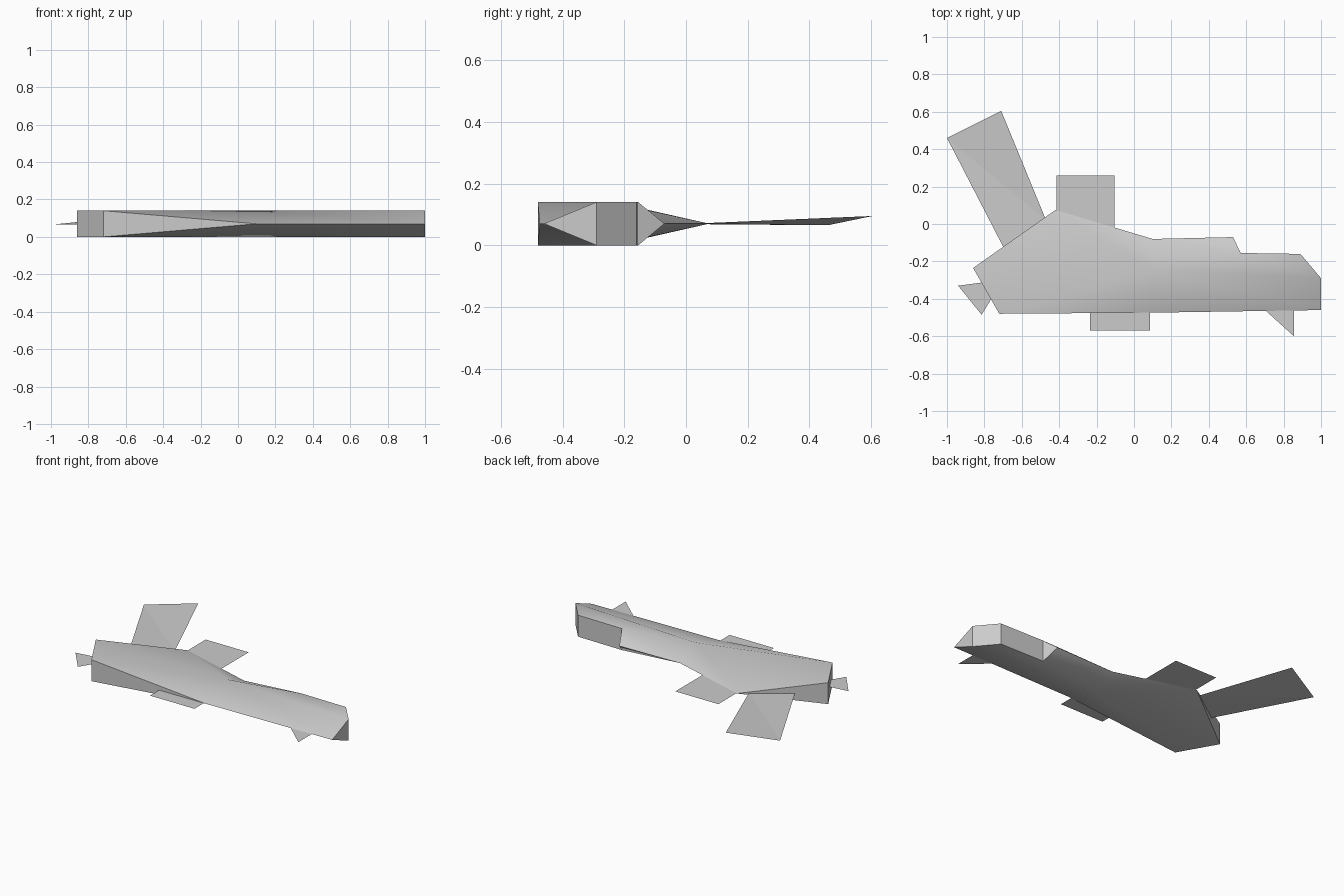
import bpy
import bmesh
import math

cube = bpy.data.objects.get("Cube")
if cube:
    bpy.data.objects.remove(cube, do_unlink=True)

grey = bpy.data.materials.new("light_grey")
grey.use_nodes = True
grey.diffuse_color = (0.6, 0.6, 0.6, 1)
grey.node_tree.nodes["Principled BSDF"].inputs["Base Color"].default_value = (0.6, 0.6, 0.6, 1)

HIGH, MID = 0.14, 0.07


def make_object(name, bm):
    mesh = bpy.data.meshes.new(name)
    bm.to_mesh(mesh)
    bm.free()
    mesh.materials.append(grey)
    obj = bpy.data.objects.new(name, mesh)
    bpy.context.collection.objects.link(obj)
    return obj


# Body: ridge points exist at top and bottom, rim points lie on the middle plane
ridge = {"tail_back": (-0.86, -0.235), "tail_front": (-0.72, -0.48),
         "nose": (1.0, -0.29), "nose_back": (0.89, -0.16),
         "step": (0.57, -0.155), "waist": (0.10, -0.245)}
rim = {"front_mid": (0.10, -0.474), "front_tip": (1.0, -0.46),
       "step_rim": (0.53, -0.07), "waist_rim": (0.10, -0.08),
       "peak": (-0.42, 0.075)}

# Faces of one half, mirrored to the other half
half_faces = [
    ("tail_back", "tail_front", "waist"),
    ("tail_front", "front_mid", "waist"),
    ("waist", "front_mid", "front_tip"),
    ("waist", "front_tip", "nose"),
    ("waist", "nose", "step"),
    ("nose", "nose_back", "step"),
    ("tail_back", "waist", "peak"),
    ("waist", "waist_rim", "peak"),
    ("waist", "step", "waist_rim"),
    ("step", "step_rim", "waist_rim"),
]
# Upright walls joining both halves
wall_quads = [("tail_back", "tail_front"), ("nose", "nose_back"), ("nose_back", "step")]
wall_tris = [("tail_front", "front_mid"), ("nose", "front_tip"),
             ("step", "step_rim"), ("tail_back", "peak")]

bm = bmesh.new()
top = {n: bm.verts.new((x, y, HIGH)) for n, (x, y) in ridge.items()}
bottom = {n: bm.verts.new((x, y, 0)) for n, (x, y) in ridge.items()}
for n, (x, y) in rim.items():
    top[n] = bottom[n] = bm.verts.new((x, y, MID))
for names in half_faces:
    for side in (top, bottom):
        bm.faces.new([side[n] for n in names])
for a, b in wall_quads:
    bm.faces.new((top[a], top[b], bottom[b], bottom[a]))
for a, r in wall_tris:
    bm.faces.new((top[a], top[r], bottom[a]))
bmesh.ops.recalc_face_normals(bm, faces=bm.faces)
body = make_object("body", bm)
bpy.ops.object.select_all(action='DESELECT')
body.select_set(True)
bpy.context.view_layer.objects.active = body
bpy.ops.object.shade_smooth_by_angle(angle=math.radians(30))


# Fins: thin flat sheets with normals up
def fin(name, points):
    bm = bmesh.new()
    bm.faces.new([bm.verts.new((p[0], p[1], p[2] if len(p) > 2 else MID)) for p in points])
    bmesh.ops.triangulate(bm, faces=bm.faces)
    for f in bm.faces:
        f.normal_update()
        if f.normal.z < 0:
            f.normal_flip()
    make_object(name, bm)


fin("large_back_fin", [(-1.0, 0.46, 0.065), (-0.69, -0.14), (-0.47, 0.02), (-0.71, 0.605, 0.095)])
fin("square_back_fin", [(-0.415, -0.05), (-0.105, -0.05), (-0.105, 0.26), (-0.415, 0.26)])
fin("front_fin", [(-0.235, -0.57), (0.085, -0.57), (0.085, -0.44), (-0.235, -0.44)])
fin("nose_fin", [(0.70, -0.46), (0.855, -0.60), (0.855, -0.44)])
fin("tail_fin", [(-0.94, -0.33), (-0.815, -0.485), (-0.75, -0.38), (-0.79, -0.31)])
